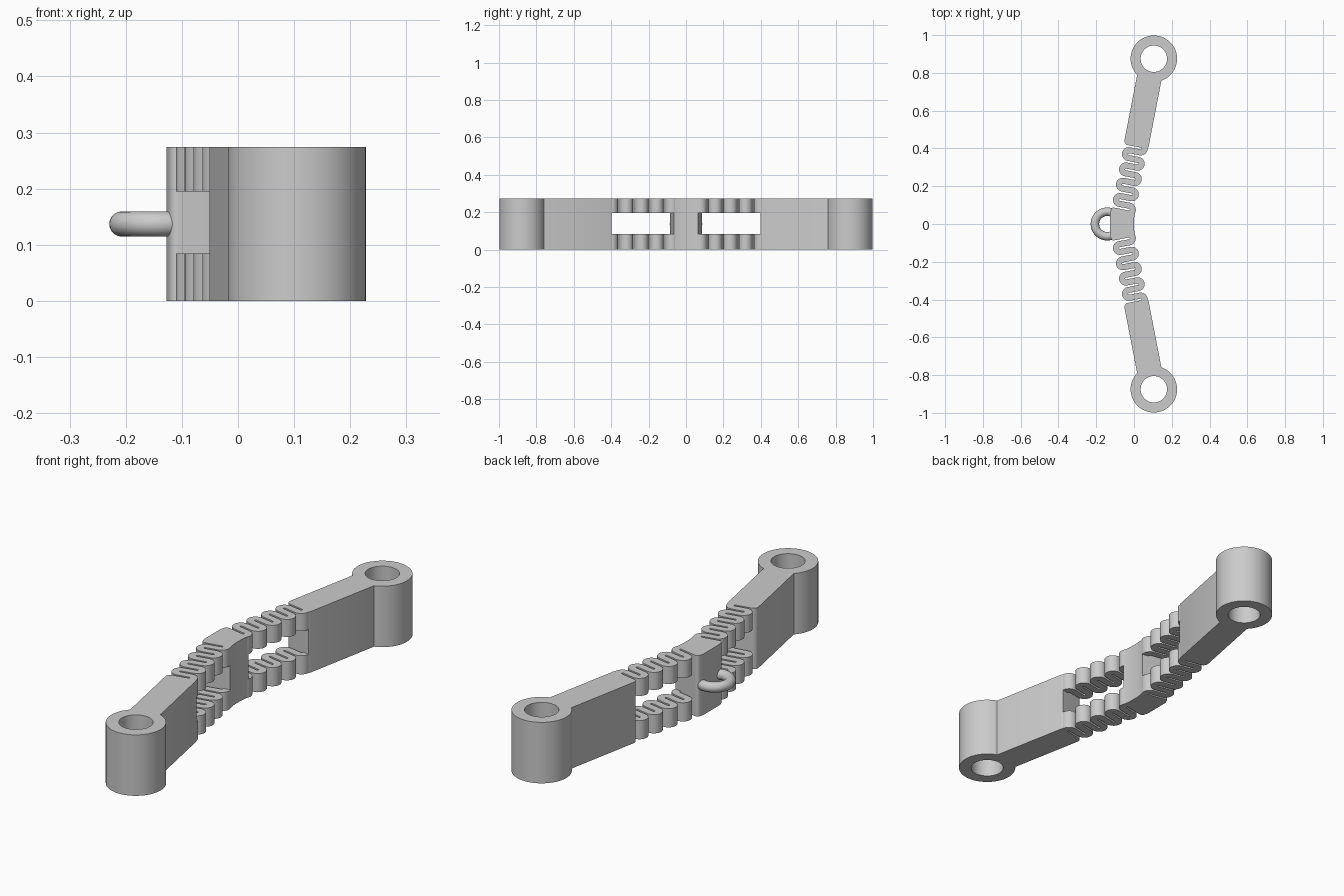
import bpy, bmesh, math
from mathutils import Vector

cube = bpy.data.objects.get("Cube")
if cube:
    bpy.data.objects.remove(cube)

HEIGHT = 0.274
WINDOW = (0.084, 0.195)          # open height range through the springs
TILT = math.atan2(0.19, 0.98)    # lean of each half
RING = (-0.0635, 0.879)          # ring centre, across and along the half
LEFT, RIGHT = -0.134, -0.002     # arm sides
STRIP, PITCH = 0.032, 0.0412     # spring strip thickness and spacing
LOBE_L, LOBE_R = -0.097, -0.041  # centres of the spring bends
S0 = 0.049                       # hub end of the spring

grey = bpy.data.materials.new("light_grey")
grey.use_nodes = True
grey.diffuse_color = (0.6, 0.6, 0.6, 1)
grey.node_tree.nodes["Principled BSDF"].inputs["Base Color"].default_value = grey.diffuse_color


def world(n, s):
    """Across and along the tilted half to x, y."""
    c, t = math.cos(TILT), math.sin(TILT)
    return Vector((c * n + t * s, c * s - t * n))


def arc(cx, cy, r, a0, a1, steps):
    angles = [math.radians(a0 + (a1 - a0) * i / steps) for i in range(steps + 1)]
    return [(cx + r * math.cos(a), cy + r * math.sin(a)) for a in angles]


def finish(name, bm, mirror=True):
    bmesh.ops.recalc_face_normals(bm, faces=bm.faces)
    mesh = bpy.data.meshes.new(name)
    bm.to_mesh(mesh)
    bm.free()
    mesh.materials.append(grey)
    obj = bpy.data.objects.new(name, mesh)
    bpy.context.collection.objects.link(obj)
    if mirror:
        mod = obj.modifiers.new("front_and_back", "MIRROR")
        mod.use_axis = (False, True, False)
    bpy.ops.object.select_all(action="DESELECT")
    obj.select_set(True)
    bpy.context.view_layer.objects.active = obj
    bpy.ops.object.shade_smooth_by_angle(angle=math.radians(35))
    return obj


def prism(name, points, z0, z1, mirror=True):
    bm = bmesh.new()
    face = bm.faces.new([bm.verts.new((p[0], p[1], z0)) for p in points])
    top = bmesh.ops.extrude_face_region(bm, geom=[face])["geom"]
    verts = [v for v in top if isinstance(v, bmesh.types.BMVert)]
    bmesh.ops.translate(bm, verts=verts, vec=(0, 0, z1 - z0))
    return finish(name, bm, mirror)


def ribbon(name, inner, outer, z0, z1, closed=False):
    """Wall of rectangular section between two matching outlines."""
    bm = bmesh.new()
    rows = [[bm.verts.new((*p, z)) for p, z in ((a, z0), (b, z0), (b, z1), (a, z1))]
            for a, b in zip(inner, outer)]
    pairs = list(zip(rows, rows[1:]))
    if closed:
        pairs.append((rows[-1], rows[0]))
    else:
        bm.faces.new(rows[0])
        bm.faces.new(rows[-1])
    for p, q in pairs:
        for i in range(4):
            j = (i + 1) % 4
            bm.faces.new((p[i], p[j], q[j], q[i]))
    return finish(name, bm)


# End rings
centre = world(*RING)
ring_in, ring_out = (arc(centre.x, centre.y, r, 0, 354.375, 63) for r in (0.07, 0.123))
ribbon("end_ring", ring_in, ring_out, 0, HEIGHT, closed=True)

# Arms: rounded spring-side corner, far end following the ring
end = S0 + 9 * PITCH - STRIP / 2
rad = 0.022
reach = 0.12
a_right = -math.degrees(math.acos((RIGHT - RING[0]) / reach))
a_left = -math.degrees(math.acos((LEFT - RING[0]) / reach))
arm = arc(LEFT + rad, end + rad, rad, 180, 270, 8) + [(RIGHT - 0.003, end), (RIGHT, end + 0.01)]
arm += arc(*RING, reach, a_right, a_left, 14)
prism("arm", [world(*p) for p in arm], 0, HEIGHT)

# Zigzag springs: semicircular bends alternate sides, straight strips between
path = []
for k in range(9):
    right = k % 2 == 0
    cx, cs = (LOBE_R if right else LOBE_L), S0 + (k + 0.5) * PITCH
    for i in range(17):
        a = math.radians(-90 + 180 * i / 16)
        d = Vector((math.cos(a) * (1 if right else -1), math.sin(a)))
        side = 1 if right else -1
        path.append((Vector((cx, cs)) + d * (PITCH / 2), d * side))
edges = [[world(*(p + n * w * STRIP / 2)) for p, n in path] for w in (-1, 1)]
ribbon("lower_spring", *edges, 0, WINDOW[0])
ribbon("upper_spring", *edges, WINDOW[1], HEIGHT)

# Centre hub with slanted ends and a slight waist on the inner side
hub_end = S0 + STRIP / 2
half = [world(*p) for p in [(RIGHT - 0.004, hub_end)]
        + arc(LEFT + 0.014, hub_end - 0.014, 0.014, 90, 180, 6)]
half = [Vector((0.0, 0.02)), Vector((0.002, 0.045))] + half + [Vector((-0.127, 0.06))]
outline = half + [Vector((p.x, -p.y)) for p in reversed(half)]
prism("centre_hub", outline, 0, HEIGHT, mirror=False)

# Pull loop set into the hub
bpy.ops.mesh.primitive_torus_add(location=(-0.142, 0, HEIGHT / 2), major_radius=0.065,
                                 minor_radius=0.0225, major_segments=48, minor_segments=20)
loop = bpy.context.object
loop.name = "pull_loop"
loop.data.materials.append(grey)
bpy.ops.object.shade_smooth()
